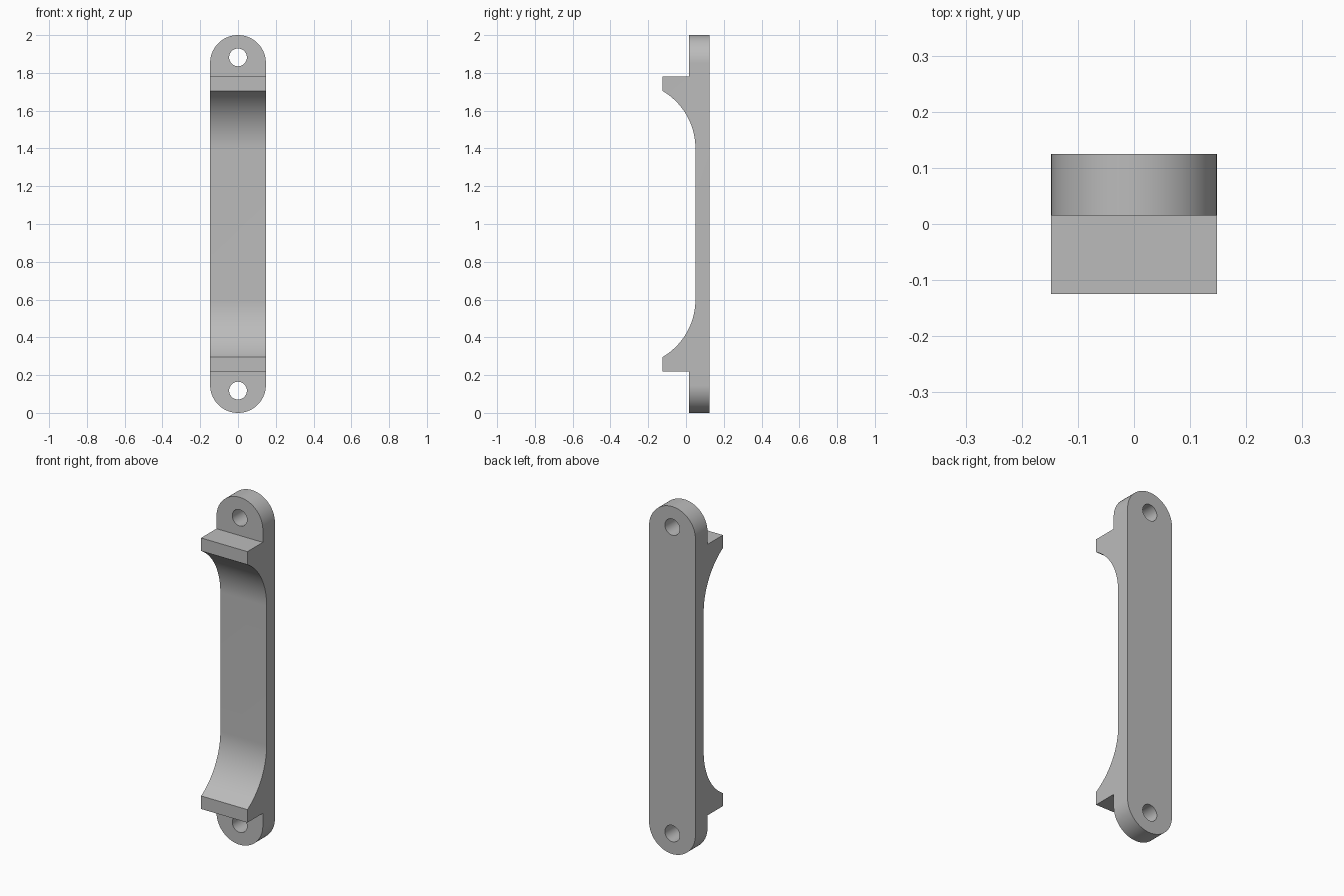
import bpy, bmesh, math
from mathutils import Vector

default = bpy.data.objects.get("Cube")
if default:
    bpy.data.objects.remove(default, do_unlink=True)

HALF_W = 0.1475                  # half width, also the end radius
BACK, PLATE, GRIP, LUG = 0.125, 0.015, 0.05, -0.125   # depths along y
LUG_TOP, LUG_LIP, ARC_END = 0.78, 0.705, 0.40         # heights from the middle
HOLE_Z, HOLE_R = 0.882, 0.047

grey = bpy.data.materials.new("plain grey")
grey.use_nodes = True
color = (0.5, 0.5, 0.5, 1)
grey.diffuse_color = color
grey.node_tree.nodes["Principled BSDF"].inputs["Base Color"].default_value = color


def prism(name, points, offset):
    """Solid made by pushing a closed outline along an offset."""
    bm = bmesh.new()
    face = bm.faces.new([bm.verts.new(p) for p in points])
    made = bmesh.ops.extrude_face_region(bm, geom=[face])["geom"]
    bmesh.ops.translate(bm, vec=Vector(offset),
                        verts=[v for v in made if isinstance(v, bmesh.types.BMVert)])
    bmesh.ops.recalc_face_normals(bm, faces=bm.faces)
    mesh = bpy.data.meshes.new(name)
    bm.to_mesh(mesh)
    bm.free()
    mesh.materials.append(grey)
    obj = bpy.data.objects.new(name, mesh)
    bpy.context.collection.objects.link(obj)
    return obj


def arc(cx, cz, r, start, end, steps):
    angles = [math.radians(start + (end - start) * i / steps) for i in range(steps + 1)]
    return [(cx + r * math.cos(a), cz + r * math.sin(a)) for a in angles]


def cut(obj, cutter, operation):
    mod = obj.modifiers.new(operation.title(), 'BOOLEAN')
    mod.operation, mod.object, mod.solver = operation, cutter, 'EXACT'
    bpy.context.view_layer.objects.active = obj
    bpy.ops.object.modifier_apply(modifier=mod.name)
    bpy.data.objects.remove(cutter, do_unlink=True)


# Side profile: upper half, mirrored below the middle
rise, reach = LUG_LIP - ARC_END, GRIP - LUG
radius = (rise ** 2 + reach ** 2) / (2 * reach)
sweep = math.degrees(math.asin(rise / radius))
upper = [(BACK, 1.05), (PLATE, 1.05), (PLATE, LUG_TOP), (LUG, LUG_TOP)]
upper += arc(GRIP - radius, ARC_END, radius, sweep, 0, 24)
profile = upper + [(y, -z) for y, z in reversed(upper)]
handle = prism("handle", [(-HALF_W, y, z + 1) for y, z in profile], (2 * HALF_W, 0, 0))

# Rounded ends
outline = arc(0, 2 - HALF_W, HALF_W, 0, 180, 48) + arc(0, HALF_W, HALF_W, 180, 360, 48)
cut(handle, prism("end_shape", [(x, -0.3, z) for x, z in outline], (0, 0.6, 0)), 'INTERSECT')

# Screw holes
for side in (-1, 1):
    ring = arc(0, 1 + side * HOLE_Z, HOLE_R, 0, 360, 40)[:-1]
    cut(handle, prism("hole", [(x, -0.3, z) for x, z in ring], (0, 0.6, 0)), 'DIFFERENCE')

bpy.ops.object.select_all(action='DESELECT')
handle.select_set(True)
bpy.context.view_layer.objects.active = handle
bpy.ops.object.shade_smooth_by_angle(angle=math.radians(25))
